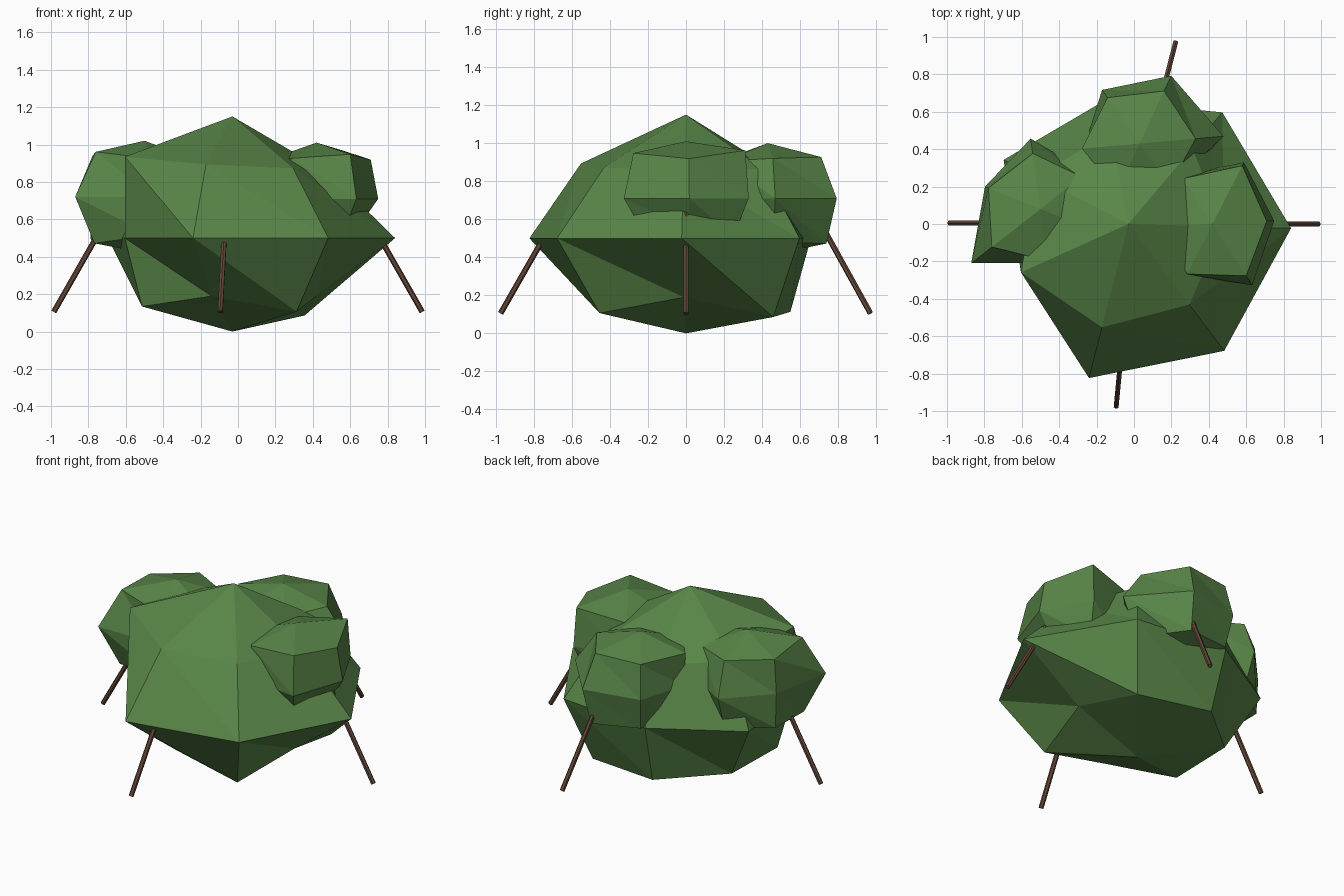
import bpy, bmesh, math
from mathutils import Vector

cube = bpy.data.objects.get("Cube")
if cube:
    bpy.data.objects.remove(cube, do_unlink=True)


def material(name, rgb):
    m = bpy.data.materials.new(name)
    m.use_nodes = True
    m.diffuse_color = (*rgb, 1)
    bsdf = next(n for n in m.node_tree.nodes if n.type == 'BSDF_PRINCIPLED')
    bsdf.inputs["Base Color"].default_value = (*rgb, 1)
    bsdf.inputs["Roughness"].default_value = 0.9
    return m


leaf = material("leaf green", (0.098, 0.235, 0.064))
wood = material("twig brown", (0.125, 0.062, 0.04))


def add_object(name, bm, mat):
    bmesh.ops.recalc_face_normals(bm, faces=bm.faces)
    mesh = bpy.data.meshes.new(name)
    bm.to_mesh(mesh)
    bm.free()
    mesh.materials.append(mat)
    obj = bpy.data.objects.new(name, mesh)
    bpy.context.collection.objects.link(obj)
    return obj


def leafy_clump(name, center, top, bottom, phase, slope, upper, equator, lower):
    """Lumpy faceted ball: three rings of uneven radii between two poles."""
    bm = bmesh.new()
    c = Vector(center)
    n = len(equator)
    rings = []
    for radii, rise in ((upper, slope), (equator, 0), (lower, -slope)):
        ring = []
        for i, r in enumerate(radii):
            a = math.radians(phase) + math.tau * i / n
            ring.append(bm.verts.new(c + r * Vector((math.cos(a), math.sin(a), rise))))
        rings.append(ring)
    north = bm.verts.new((c.x, c.y, top))
    south = bm.verts.new((c.x, c.y, bottom))
    for i in range(n):
        j = (i + 1) % n
        bm.faces.new((north, rings[0][i], rings[0][j]))
        bm.faces.new((south, rings[2][j], rings[2][i]))
        for a, b in zip(rings, rings[1:]):
            bm.faces.new((a[i], b[i], b[j]))
            bm.faces.new((a[i], b[j], a[j]))
    return add_object(name, bm, leaf)


# Main body of the bush
leafy_clump("bush_body", (-0.03, 0, 0.5), 1.15, 0.0, -1.5, 0.69,
            (0.51, 0.53, 0.5, 0.55, 0.63, 0.57, 0.54),
            (0.87, 0.78, 0.67, 0.75, 0.63, 0.85, 0.85),
            (0.45, 0.6, 0.56, 0.53, 0.53, 0.45, 0.57))

# Smaller clumps growing out of the shoulders
leafy_clump("left_clump", (0.42, 0, 0.71), 1.01, 0.41, 3, 0.72,
            (0.29, 0.35, 0.29, 0.28, 0.3, 0.33),
            (0.33, 0.37, 0.31, 0.3, 0.31, 0.39),
            (0.22, 0.28, 0.28, 0.28, 0.28, 0.26))
leafy_clump("back_clump", (0.03, 0.43, 0.71), 1.0, 0.41, 5, 0.7,
            (0.3, 0.31, 0.3, 0.31, 0.28, 0.28),
            (0.45, 0.4, 0.35, 0.3, 0.28, 0.3),
            (0.33, 0.34, 0.3, 0.28, 0.28, 0.28))
leafy_clump("right_clump", (-0.5, 0.08, 0.72), 1.02, 0.42, 38, 0.73,
            (0.28, 0.3, 0.3, 0.33, 0.28, 0.28),
            (0.32, 0.38, 0.32, 0.47, 0.29, 0.28),
            (0.28, 0.3, 0.31, 0.34, 0.28, 0.28))


# Twigs leaning out of the body
def twig(name, foot, lean):
    foot = Vector(foot)
    head = foot + Vector(lean)
    bm = bmesh.new()
    bmesh.ops.create_cone(bm, cap_ends=True, segments=6, radius1=0.015,
                          radius2=0.015, depth=(head - foot).length)
    obj = add_object(name, bm, wood)
    obj.location = (foot + head) / 2
    obj.rotation_euler = (head - foot).to_track_quat('Z', 'Y').to_euler()


twig("front_twig", (-0.095, -0.975, 0.105), (0.03, 0.32, 0.56))
twig("back_twig", (0.222, 0.97, 0.105), (-0.08, -0.31, 0.56))
twig("left_twig", (0.985, 0, 0.105), (-0.32, 0, 0.56))
twig("right_twig", (-0.985, 0.005, 0.105), (0.32, 0, 0.56))
